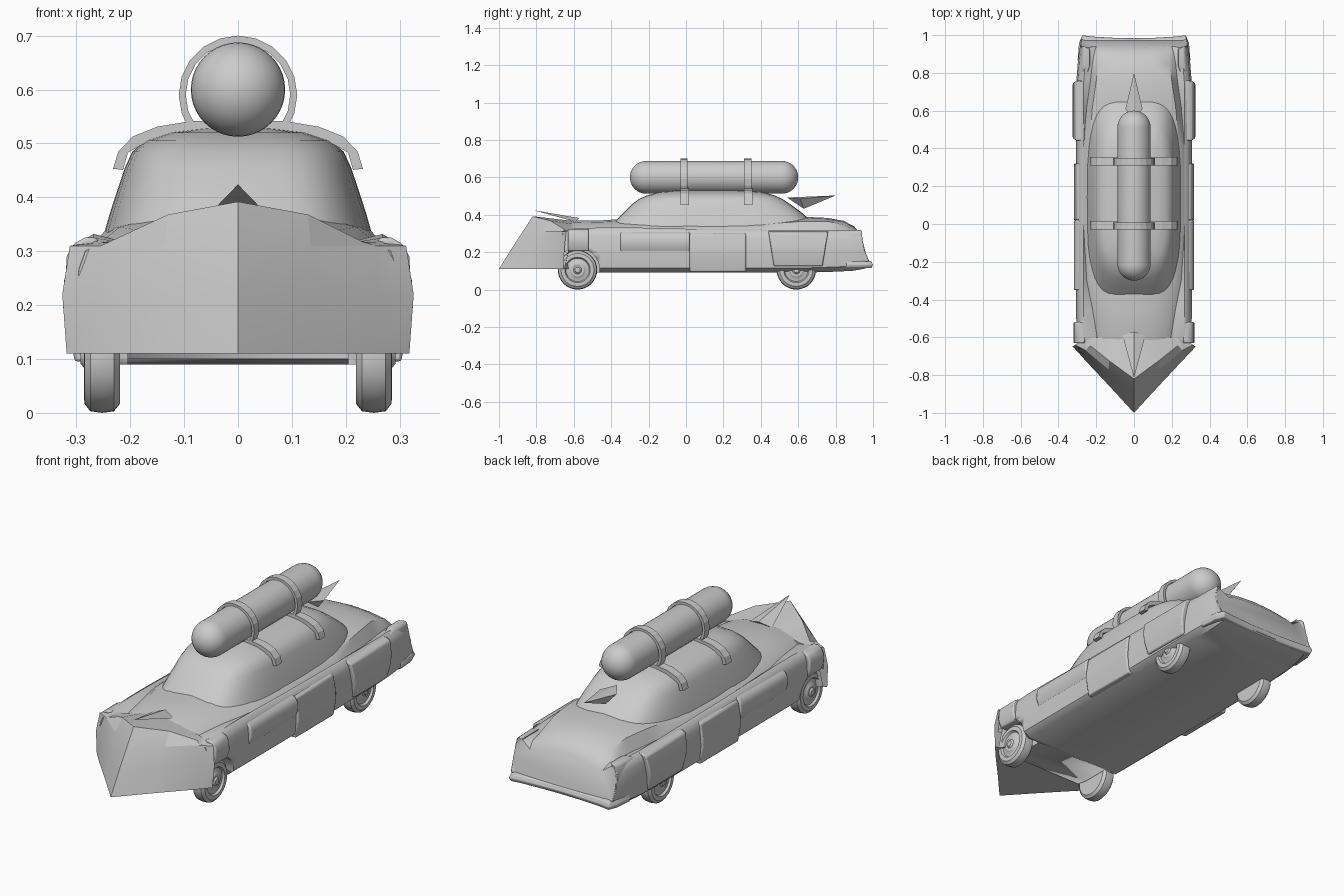
import bpy, bmesh, math
from mathutils import Vector

if "Cube" in bpy.data.objects:
    bpy.data.objects.remove(bpy.data.objects["Cube"])


def make(name, verts, faces, angle=35, bevel=0):
    me = bpy.data.meshes.new(name)
    me.from_pydata([Vector(v) for v in verts], [], faces)
    bm = bmesh.new()
    bm.from_mesh(me)
    bmesh.ops.remove_doubles(bm, verts=bm.verts, dist=1e-5)
    bmesh.ops.recalc_face_normals(bm, faces=bm.faces)
    bm.to_mesh(me)
    bm.free()
    ob = bpy.data.objects.new(name, me)
    bpy.context.collection.objects.link(ob)
    bpy.ops.object.select_all(action='DESELECT')
    ob.select_set(True)
    bpy.context.view_layer.objects.active = ob
    if angle:
        bpy.ops.object.shade_smooth_by_angle(angle=math.radians(angle))
    if bevel:
        b = ob.modifiers.new("bevel", 'BEVEL')
        b.width, b.segments, b.limit_method = bevel, 2, 'ANGLE'
    return ob


def loft(name, rings, caps=True, closed=False, **kw):
    n, m = len(rings[0]), len(rings)
    verts = [p for r in rings for p in r]
    faces = []
    for i in range(m if closed else m - 1):
        a, b = i * n, ((i + 1) % m) * n
        faces += [(a + j, a + (j + 1) % n, b + (j + 1) % n, b + j) for j in range(n)]
    if caps and not closed:
        faces += [tuple(range(n)), tuple(range((m - 1) * n, m * n))]
    return make(name, verts, faces, **kw)


def lathe(name, profile, centre, axis, n=32, **kw):
    # profile is (distance along axis, radius)
    rings = []
    for d, r in profile:
        ring = []
        for k in range(n):
            t = 2 * math.pi * k / n
            c, s = r * math.cos(t), r * math.sin(t)
            off = (d, c, s) if axis == 'X' else (c, d, s)
            ring.append(Vector(centre) + Vector(off))
        rings.append(ring)
    return loft(name, rings, **kw)


# Car body: y at top, y at bottom, half width, fender z, hood half width, hood edge z, centre z, floor z
stations = [
    (-.66, -.66, .295, .312, .16, .325, .345, .10),
    (-.60, -.60, .300, .325, .165, .335, .368, .09),
    (-.45, -.45, .300, .332, .19, .340, .370, .09),
    (-.30, -.30, .300, .332, .22, .345, .380, .09),
    (0, 0, .300, .325, .24, .345, .38, .09),
    (.40, .40, .300, .32, .24, .345, .38, .09),
    (.62, .62, .300, .318, .22, .365, .39, .09),
    (.76, .78, .298, .316, .20, .365, .383, .095),
    (.85, .89, .290, .314, .19, .345, .368, .10),
    (.90, .95, .283, .312, .18, .318, .340, .11),
    (.93, .985, .276, .305, .17, .285, .300, .12),
]


def body_ring(s):
    yt, yb, w, f, h, e, t, b = s
    half = [(w - .03, b), (w, b + .025), (w + .006, b + .1), (w, f - .045), (w - .012, f - .012),
            (w - .032, f), (h + .03, min(f, e) - .012), (h, e), (h * .55, t - (t - e) * .3), (0, t)]
    pts = half + [(-x, z) for x, z in reversed(half[:-1])]
    return [(x, yb + (yt - yb) * (z - .1) / .22, z) for x, z in pts]


body = loft("car_body", [body_ring(s) for s in stations], angle=40)

# Front wheel wells
for side in (-1, 1):
    cut = lathe("wheel_well_cutter", [(-.08, .118), (.08, .118)], (side * .285, -.58, .105), 'X')
    cut.hide_render = True
    cut.hide_viewport = True
    m = body.modifiers.new("well", 'BOOLEAN')
    m.operation, m.object, m.solver = 'DIFFERENCE', cut, 'EXACT'


# Cabin: z, half width, front y, back y
def cabin_ring(z, w, y0, y1, n=40):
    ring = []
    for k in range(n):
        t = 2 * math.pi * k / n
        c, s = math.cos(t), math.sin(t)
        ring.append((w * math.copysign(abs(c) ** .5, c),
                     (y0 + y1) / 2 + (y1 - y0) / 2 * math.copysign(abs(s) ** .62, s), z))
    return ring


levels = [(.32, .252, -.42, .70), (.37, .238, -.375, .665), (.41, .225, -.335, .62),
          (.455, .21, -.29, .56), (.485, .196, -.25, .515), (.505, .172, -.205, .47),
          (.52, .13, -.14, .41), (.528, .07, -.05, .32), (.53, .02, .05, .2)]
loft("cabin", [cabin_ring(*l) for l in levels], angle=50)


# Side armour panels and fender skirts, curved outwards
def panel(name, y0, y1, z0, z1, out, taper=0):
    zm = (z0 + z1) / 2
    prof = [(.26, z0), (out - .015, z0), (out, zm - .02), (out - .002, zm + .025),
            (out - .014, z1 - .012), (out - .035, z1), (.26, z1)]
    for side in (-1, 1):
        rings = []
        for y, d in ((y0, taper), (y1, -taper)):
            rings.append([(side * x, y + d * (z1 - z) / (z1 - z0), z) for x, z in prof])
        loft(name, rings, bevel=.006)


panel("front_door_armour", -.35, .02, .20, .312, .318)
panel("rear_door_armour", .02, .32, .095, .306, .318)
panel("front_fender_plate", -.63, -.52, .205, .325, .320)
panel("rear_fender_skirt", .44, .76, .125, .312, .325, .03)

# Wheels
tyre = [(-.033, .06), (-.033, .088), (-.022, .102), (0, .105), (.022, .102), (.033, .088),
        (.034, .068), (.024, .062), (.026, .045), (.033, .035), (.033, .022), (.04, .014), (.04, .004)]
for y in (-.58, .59):
    for side in (-1, 1):
        lathe("wheel", [(side * d, r) for d, r in tyre], (side * .252, y, .105), 'X')


# Wedge plough with raised prow
def row(half):
    return [(-x, y, z) for x, y, z in reversed(half[1:])] + half


rows = [
    row([(0, -.60, .11), (.15, -.60, .11), (.27, -.62, .11), (.30, -.65, .11)]),
    row([(0, -1, .11), (.135, -.853, .11), (.26, -.72, .11), (.318, -.655, .11)]),
    row([(0, -.935, .215), (.135, -.81, .215), (.26, -.695, .215), (.326, -.65, .22)]),
    row([(0, -.873, .31), (.135, -.77, .31), (.255, -.67, .31), (.312, -.64, .31)]),
    row([(0, -.82, .392), (.13, -.725, .368), (.23, -.645, .318), (.30, -.63, .312)]),
    row([(0, -.60, .366), (.10, -.60, .35), (.20, -.60, .322), (.285, -.61, .31)]),
]
loft("front_plough", rows, closed=True, angle=15)

# Front and rear spikes
make("hood_spike", [(0, -.815, .424), (-.06, -.59, .362), (.06, -.59, .362), (0, -.57, .382)],
     [(0, 1, 3), (0, 3, 2), (0, 2, 1), (1, 2, 3)], angle=0)
make("rear_spike", [(0, .80, .503), (-.045, .61, .485), (.045, .61, .485), (0, .54, .492), (0, .63, .432)],
     [(0, 1, 3), (0, 3, 2), (0, 4, 1), (0, 2, 4), (1, 4, 3), (2, 3, 4)], angle=0)

# Gas tank with round ends
R = .0875
caps = [i * math.pi / 18 for i in range(0, 10)]
prof = [(-.45 + R - R * math.cos(a), max(R * math.sin(a), .001)) for a in caps]
prof += [(-d, r) for d, r in reversed(prof)]
lathe("roof_tank", prof, (0, .15, .60), 'Y', n=40)

# Straps: ring round the tank and band over the roof
band = [(-.232, .453), (-.222, .485), (-.195, .513), (-.15, .531), (-.09, .541), (0, .545)]
band += [(-x, z) for x, z in reversed(band[:-1])]
inner = [(x * .92, z - (.016 if abs(x) < .2 else .002)) for x, z in band]
for y in (-.01, .33):
    lathe("tank_ring", [(-.019, .097), (-.019, .11), (.019, .11), (.019, .097)],
          (0, y, .59), 'Y', n=20, closed=True, angle=0)
    rings = [[(o[0], y - .019, o[1]), (o[0], y + .025, o[1]), (i[0], y + .025, i[1]), (i[0], y - .019, i[1])]
             for o, i in zip(band, inner)]
    loft("roof_strap", rings, angle=0)

# Rear bumper lip
path = [(-.296, .86), (-.289, .95), (-.272, .992), (-.22, .985), (-.1, .978), (0, .976)]
path += [(-x, y) for x, y in reversed(path[:-1])]
rings = []
for x, y in path:
    rings.append([(x * .93, y - .03, .115), (x * .99, y, .115), (x * 1.01, y + .008, .132),
                  (x * .99, y, .150), (x * .93, y - .03, .158)])
loft("rear_bumper", rings, bevel=.003)

# Tail fins at the rear corners
for side in (-1, 1):
    rings = []
    for y0, y1, xo, z in ((.84, .982, .286, .15), (.85, .957, .290, .21), (.83, .945, .286, .27),
                          (.80, .943, .278, .308), (.84, .94, .266, .318)):
        rings.append([(side * (xo - .035), y0, z), (side * xo, y0, z),
                      (side * (xo - .006), y1, z), (side * (xo - .035), y1 - .012, z)])
    loft("tail_fin", rings, bevel=.005)
